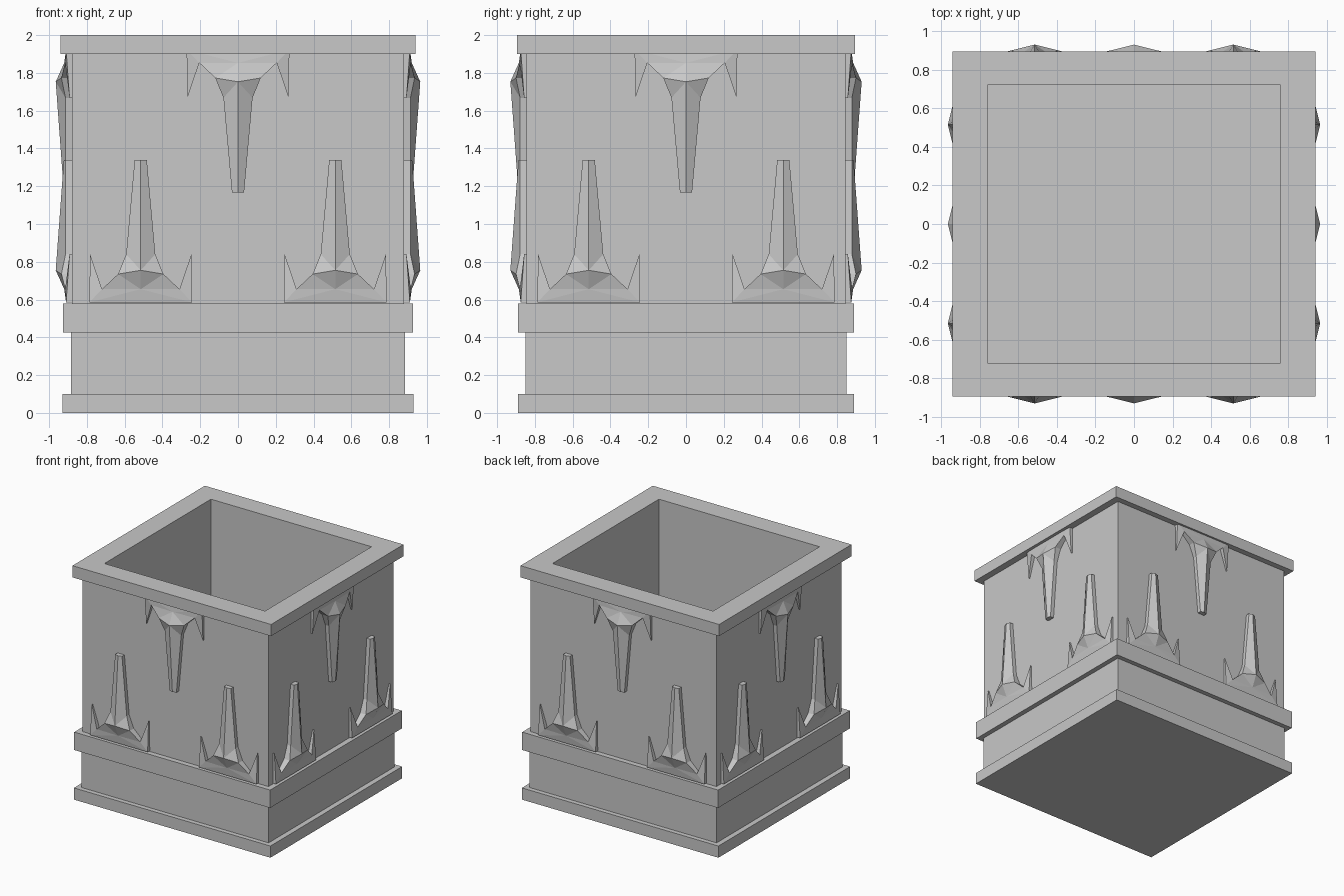
import bpy, bmesh
from math import pi
from mathutils import Matrix, Vector

cube = bpy.data.objects.get("Cube")
if cube:
    bpy.data.objects.remove(cube, do_unlink=True)

stone = bpy.data.materials.new("grey_stone")
stone.use_nodes = True
GREY = (0.58, 0.58, 0.58, 1)
stone.diffuse_color = GREY
stone.node_tree.nodes["Principled BSDF"].inputs["Base Color"].default_value = GREY


def finish(name, bm):
    bmesh.ops.recalc_face_normals(bm, faces=bm.faces)
    mesh = bpy.data.meshes.new(name)
    bm.to_mesh(mesh)
    bm.free()
    mesh.materials.append(stone)
    obj = bpy.data.objects.new(name, mesh)
    bpy.context.collection.objects.link(obj)
    return obj


def square_rings(name, rings):
    """Skin rectangular rings (half x, half y, z) and cap both ends."""
    bm = bmesh.new()
    loops = [[bm.verts.new((sx * hx, sy * hy, z))
              for sx, sy in ((1, 1), (-1, 1), (-1, -1), (1, -1))]
             for hx, hy, z in rings]
    for a, b in zip(loops, loops[1:]):
        for i in range(4):
            j = (i + 1) % 4
            bm.faces.new((a[i], a[j], b[j], b[i]))
    bm.faces.new(loops[0])
    bm.faces.new(loops[-1])
    return finish(name, bm)


# Stepped base
WX, WY, FLOOR, TOP = 0.88, 0.845, 0.578, 1.9
square_rings("foot_plinth", [(0.93, 0.89, 0), (0.93, 0.89, 0.1)])
square_rings("base_band", [(0.885, 0.85, 0.1), (0.885, 0.85, 0.425)])
square_rings("base_moulding", [(0.927, 0.89, 0.425), (0.927, 0.89, FLOOR)])

# Hollow box with overhanging rim, down to the inner floor
square_rings("box_walls_and_rim", [
    (WX, WY, FLOOR - 0.01), (WX, WY, TOP), (0.94, 0.895, TOP), (0.94, 0.895, 2),
    (0.76, 0.72, 2), (0.76, 0.72, FLOOR + 0.01)])

# Half outline of a spike ornament: across, up, out from wall
OUTLINE = {
    "tip": (0.032, 0.755, 0.033),
    "shaft": (0.077, 0.255, 0.033),
    "shoulder": (0.12, 0.15, 0.055),
    "hip": (0.205, 0.07, 0.035),
    "spur": (0.268, 0.255, 0.012),
    "corner": (0.272, 0.0, 0.03),
}
RIDGE = {"top": (0, 0.755, 0.042), "peak": (0, 0.17, 0.085), "heel": (0, 0.07, 0.04)}
FACES = ["tip shaft peak top", "shaft shoulder peak", "shoulder heel peak",
         "shoulder hip heel", "hip spur corner"]


def spike(name, matrix):
    bm = bmesh.new()
    ridge = {k: bm.verts.new(p) for k, p in RIDGE.items()}
    sides = []
    for s in (1, -1):
        front = {k: bm.verts.new((s * u, v, d)) for k, (u, v, d) in OUTLINE.items()}
        back = {k: bm.verts.new((s * u, v, -0.01)) for k, (u, v, d) in OUTLINE.items()}
        pts = {**ridge, **front}
        for f in FACES:
            bm.faces.new([pts[k] for k in f.split()])
        keys = list(OUTLINE)
        for a, b in zip(keys, keys[1:]):
            bm.faces.new((front[a], front[b], back[b], back[a]))
        sides.append((front, back))
    (f1, b1), (f2, b2) = sides
    # Sloping underside, end cap and foot
    bm.faces.new((ridge["heel"], f1["hip"], f1["corner"]))
    bm.faces.new((ridge["heel"], f1["corner"], f2["corner"]))
    bm.faces.new((ridge["heel"], f2["corner"], f2["hip"]))
    bm.faces.new((f1["tip"], ridge["top"], f2["tip"], b2["tip"], b1["tip"]))
    bm.faces.new((f1["corner"], b1["corner"], b2["corner"], f2["corner"]))
    bmesh.ops.transform(bm, matrix=matrix, verts=bm.verts)
    return finish(name, bm)


# Two rising spikes and one hanging spike on each wall
for i, side in enumerate(("front", "right", "back", "left")):
    dist = WX if i % 2 else WY
    turn = Matrix.Rotation(i * pi / 2, 4, "Z")
    for label, across, z, flip in (("lower_spike_a", -0.515, 0.585, 1),
                                   ("lower_spike_b", 0.515, 0.585, 1),
                                   ("upper_spike", 0, 1.923, -1)):
        place = (turn @ Matrix.Translation(Vector((across, -dist, z)))
                 @ Matrix.Rotation(pi / 2, 4, "X")
                 @ Matrix.Diagonal((1, flip, 1, 1)))
        spike(f"{side}_{label}", place)
